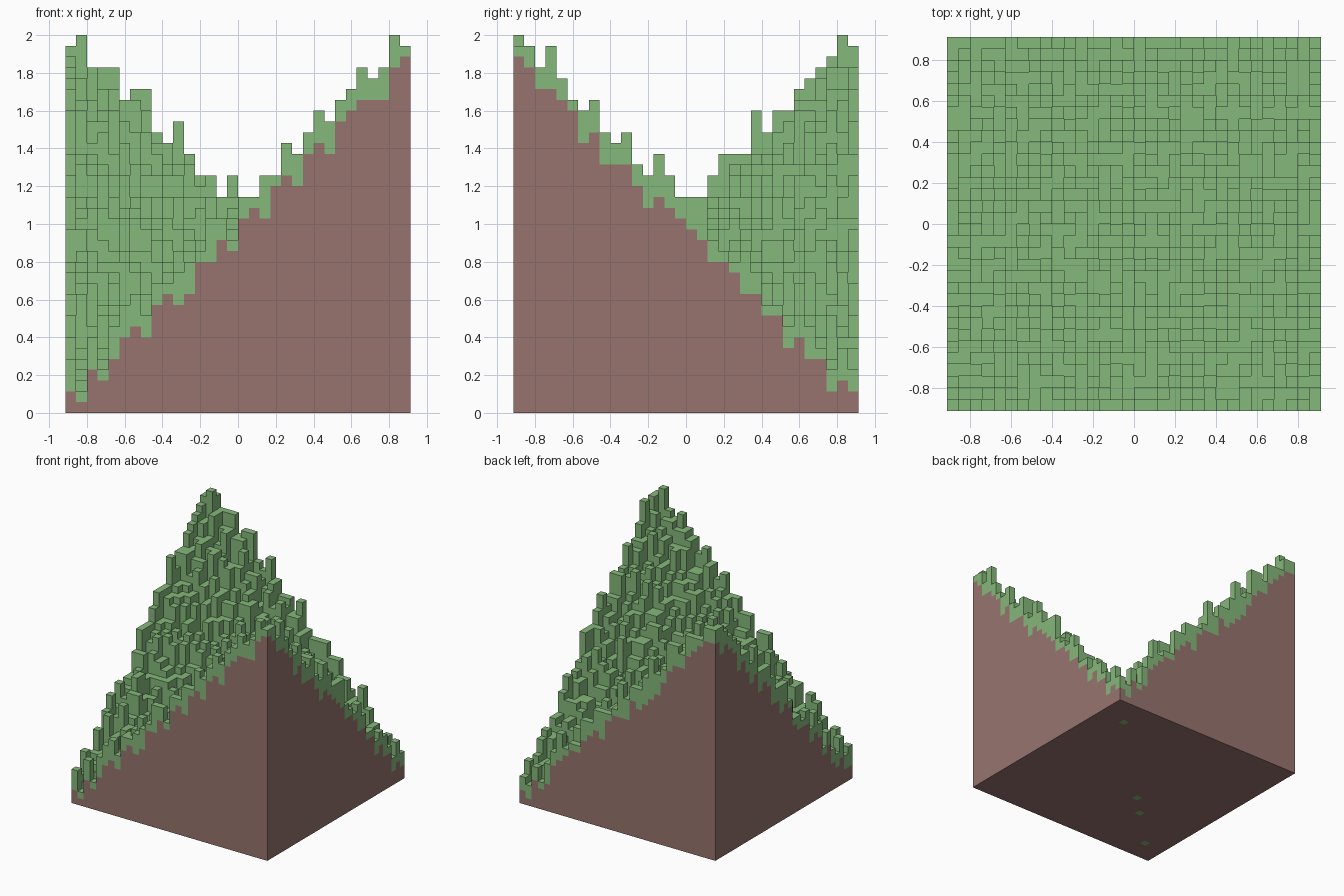
import bpy, bmesh, random

cube = bpy.data.objects.get("Cube")
if cube:
    bpy.data.objects.remove(cube, do_unlink=True)

random.seed(7)
N = 32                 # cells per side
U = 2 / 35             # cell size
LAST = N - 1


def material(name, rgb):
    m = bpy.data.materials.new(name)
    m.use_nodes = True
    m.diffuse_color = (*rgb, 1)
    bsdf = m.node_tree.nodes["Principled BSDF"]
    bsdf.inputs["Base Color"].default_value = (*rgb, 1)
    bsdf.inputs["Roughness"].default_value = 0.9
    return m


grass_green = material("grass_green", (0.235, 0.48, 0.195))
soil_brown = material("soil_brown", (0.31, 0.175, 0.157))

# Soil rises away from a diagonal valley, roughened by 0 to 2 cells
soil = {(i, j): abs(i - j) + random.choice((0, 1, 2, 2, 2))
        for i in range(N) for j in range(N)}
for k in range(N):
    soil[k, 0] = k + int("20201220220021202202202202221022"[k])
    soil[LAST, k] = LAST - k + int("22122202012102222212212120212022"[k])
    soil[k, k] = 0 if k in (3, 9, 12, 27) else max(1, soil[k, k])

# Tallest grass along each axis
crest_x = [34, 35, 32, 32, 32, 29, 30, 30, 26, 25, 27, 24, 22, 22, 20, 22,
           20, 20, 22, 22, 25, 24, 26, 28, 27, 29, 30, 32, 31, 32, 35, 34]
crest_y = [35, 34, 32, 34, 31, 29, 28, 29, 26, 25, 26, 23, 22, 24, 22, 20,
           20, 20, 22, 24, 24, 24, 28, 26, 28, 28, 30, 31, 32, 33, 35, 34]

# Grass columns stand 1 to 4 cells above the soil, up to the crest
top = {}
for (i, j), s in soil.items():
    h = s + random.choices((1, 2, 3, 4), (3, 3, 3, 1))[0]
    top[i, j] = max(s + 1, min(h, crest_x[i], crest_y[j]))
for k in range(N):
    half = k >= N // 2
    for cell, crest in (((k, 0 if half else LAST), crest_x[k]),
                        ((0 if half else LAST, k), crest_y[k])):
        i, j = cell
        top[cell] = min(crest, abs(i - j) + 6, crest_x[i], crest_y[j])
        soil[cell] = min(soil[cell], top[cell] - 1)
top[1, 30] = 35

grass_mesh, soil_mesh = bmesh.new(), bmesh.new()


def quad(bm, *points):
    bm.faces.new([bm.verts.new(((x - N / 2) * U, (y - N / 2) * U, z * U))
                  for x, y, z in points])


def wall(bm, a, b, low, high):
    """Upright face from a to b, facing right of that direction."""
    if high > low:
        quad(bm, (*a, low), (*b, low), (*b, high), (*a, high))


for (i, j), h in top.items():
    s = soil[i, j]
    p, q, r, t = (i, j), (i + 1, j), (i + 1, j + 1), (i, j + 1)
    # Column top and underside
    quad(grass_mesh, *[(*c, h) for c in (p, q, r, t)])
    quad(soil_mesh if s else grass_mesh, *[(*c, 0) for c in (t, r, q, p)])
    # Column sides: soil and grass on the outside, grass steps inside
    for a, b, near in ((p, q, (i, j - 1)), (q, r, (i + 1, j)),
                       (r, t, (i, j + 1)), (t, p, (i - 1, j))):
        if near in top:
            wall(grass_mesh, a, b, top[near], h)
        else:
            wall(soil_mesh, a, b, 0, s)
            wall(grass_mesh, a, b, s, h)

for name, bm, mat in (("grass_columns", grass_mesh, grass_green),
                      ("soil_block", soil_mesh, soil_brown)):
    bmesh.ops.remove_doubles(bm, verts=bm.verts, dist=1e-5)
    mesh = bpy.data.meshes.new(name)
    bm.to_mesh(mesh)
    bm.free()
    mesh.materials.append(mat)
    bpy.context.collection.objects.link(bpy.data.objects.new(name, mesh))
